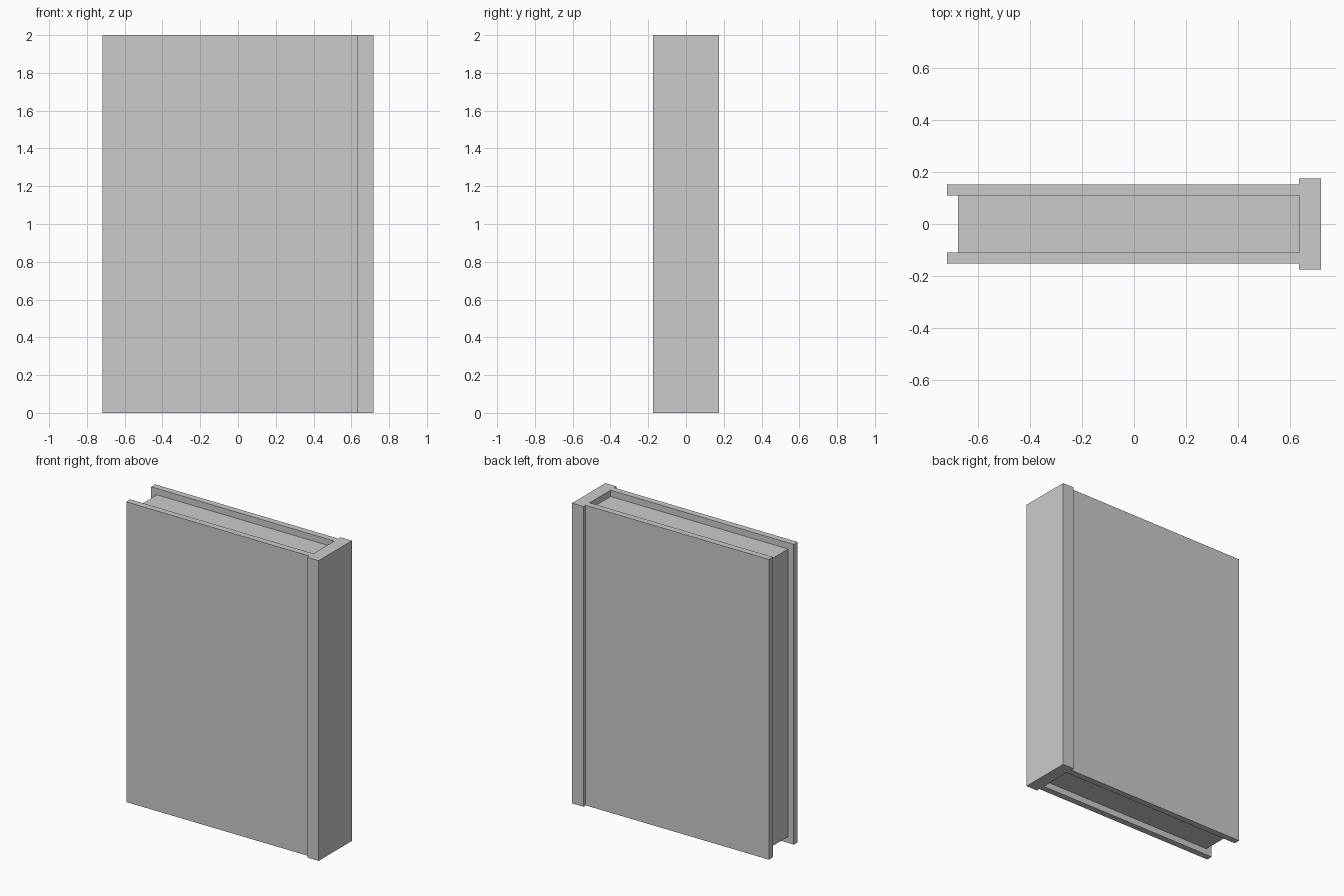
import bpy

if "Cube" in bpy.data.objects:
    bpy.data.objects.remove(bpy.data.objects["Cube"])

HALF_W = 0.717    # half of the overall width
HEIGHT = 2.0
BOARD = 0.042     # cover thickness, also the inset of the pages
HINGE = 0.633     # where covers and pages meet the spine
PAGES_Y = 0.11    # half thickness of the page block


def box(name, lo, hi):
    size = [b - a for a, b in zip(lo, hi)]
    centre = [(a + b) / 2 for a, b in zip(lo, hi)]
    bpy.ops.mesh.primitive_cube_add(size=1, location=centre)
    obj = bpy.context.object
    obj.name = name
    obj.scale = size
    bpy.ops.object.transform_apply(location=False, rotation=False, scale=True)
    return obj


# Front and back cover boards
for name, side in (("front_cover", -1), ("back_cover", 1)):
    y0, y1 = sorted((side * PAGES_Y, side * (PAGES_Y + BOARD)))
    box(name, (-HALF_W, y0, 0), (HINGE, y1, HEIGHT))

# Spine, slightly wider than the covers
box("spine", (HINGE, -0.175, 0), (HALF_W, 0.175, HEIGHT))

# Page block, set in from the cover edges
box("pages", (-HALF_W + BOARD, -PAGES_Y, BOARD), (HINGE, PAGES_Y, HEIGHT - BOARD))
